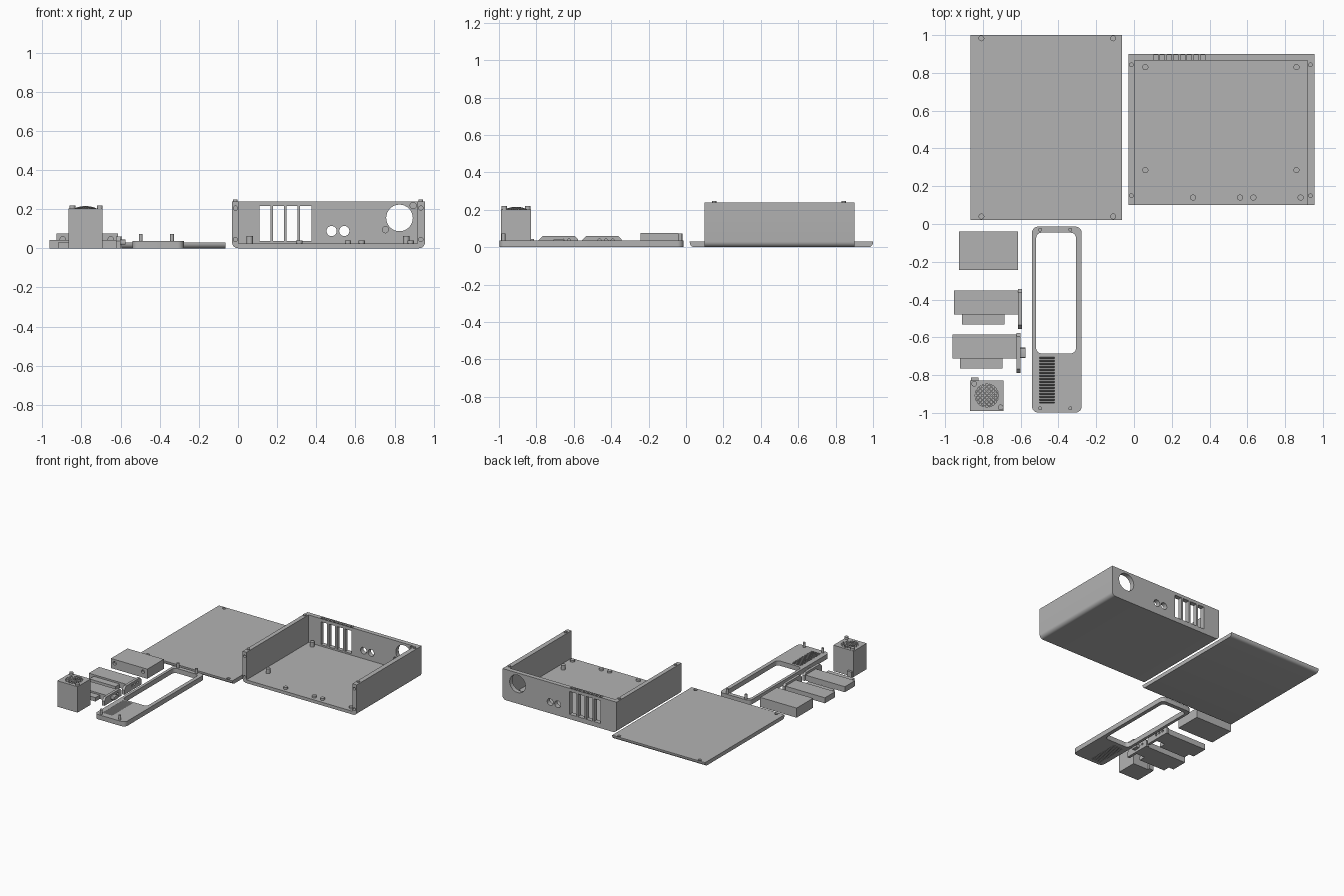
import bpy, bmesh, math
from mathutils import Matrix, Vector

if "Cube" in bpy.data.objects:
    bpy.data.objects.remove(bpy.data.objects["Cube"])

grey = bpy.data.materials.new("plain grey")
grey.diffuse_color = (0.45, 0.45, 0.45, 1)
grey.use_nodes = True
grey.node_tree.nodes["Principled BSDF"].inputs["Base Color"].default_value = grey.diffuse_color


def box(bm, x0, x1, y0, y1, z0, z1, radius=0, axis=2, pick=None, seg=6):
    """Box; edges along one axis can be rounded, limited by a pick rule on the edge centre."""
    size = (x1 - x0, y1 - y0, z1 - z0)
    mid = Vector(((x0 + x1) / 2, (y0 + y1) / 2, (z0 + z1) / 2))
    m = Matrix.Translation(mid) @ Matrix.Diagonal((*size, 1))
    verts = bmesh.ops.create_cube(bm, size=1, matrix=m)["verts"]
    if radius:
        edges = {e for v in verts for e in v.link_edges}
        chosen = []
        for e in edges:
            a, b = e.verts[0].co, e.verts[1].co
            if abs((a - b).normalized()[axis]) > 0.9 and (pick is None or pick((a + b) / 2)):
                chosen.append(e)
        bmesh.ops.bevel(bm, geom=chosen, offset=radius, segments=seg, profile=0.5, affect='EDGES')


def rod(bm, start, end, r, sides=20):
    """Cylinder between two points."""
    a, b = Vector(start), Vector(end)
    rot = (b - a).to_track_quat('Z', 'Y').to_matrix().to_4x4()
    bmesh.ops.create_cone(bm, cap_ends=True, segments=sides, radius1=r, radius2=r,
                          depth=(b - a).length, matrix=Matrix.Translation((a + b) / 2) @ rot)


def prism(bm, points, offset):
    """Extrude a closed outline of 3D points by an offset."""
    f = bm.faces.new([bm.verts.new(p) for p in points])
    new = bmesh.ops.extrude_face_region(bm, geom=[f])["geom"]
    bmesh.ops.translate(bm, vec=offset, verts=[v for v in new if isinstance(v, bmesh.types.BMVert)])


def finish(name, bm, cutter=None):
    """Turn the mesh into an object, applying an optional cutter."""
    objs = []
    for label, b in ((name, bm), (name + "_cutter", cutter)):
        if b is None:
            continue
        bmesh.ops.recalc_face_normals(b, faces=b.faces)
        me = bpy.data.meshes.new(label)
        b.to_mesh(me)
        b.free()
        ob = bpy.data.objects.new(label, me)
        me.materials.append(grey)
        bpy.context.collection.objects.link(ob)
        objs.append(ob)
    ob = objs[0]
    bpy.ops.object.select_all(action='DESELECT')
    ob.select_set(True)
    bpy.context.view_layer.objects.active = ob
    if cutter is not None:
        mod = ob.modifiers.new("cut", 'BOOLEAN')
        mod.operation, mod.solver, mod.object = 'DIFFERENCE', 'EXACT', objs[1]
        bpy.ops.object.modifier_apply(modifier=mod.name)
        bpy.data.objects.remove(objs[1])
    bpy.ops.object.shade_smooth_by_angle(angle=math.radians(30))
    return ob


# Case tray: floor, back wall and two side walls, open at front and top
bm, cut = bmesh.new(), bmesh.new()
box(bm, -0.03, 0.955, 0.10, 0.90, 0, 0.24, 0.03, 1, lambda c: c.z < 0.1)
box(cut, 0.003, 0.918, 0.0, 0.865, 0.025, 0.4)
finish("case", bm, cut)
case = bpy.data.objects["case"]

# Back wall openings: card slots, sockets, fan hole and blind fan pin holes
cut = bmesh.new()
for x0, x1 in ((0.11, 0.165), (0.178, 0.234), (0.248, 0.303), (0.317, 0.375)):
    box(cut, x0, x1, 0.8, 1.0, 0.037, 0.215)
for i in range(8):
    x = 0.115 + i * 0.0357
    box(cut, x - 0.012, x + 0.012, 0.868, 0.894, 0.222, 0.3)
for x, z, r in ((0.478, 0.088, 0.026), (0.543, 0.088, 0.026), (0.825, 0.155, 0.068)):
    rod(cut, (x, 0.8, z), (x, 1.0, z), r, 32)
for x, z in ((0.753, 0.095), (0.895, 0.218)):
    rod(cut, (x, 0.84, z), (x, 0.885, z), 0.016)
# Blind holes for the front panel pins
for x in (-0.013, 0.934):
    for z in (0.045, 0.205):
        rod(cut, (x, 0.05, z), (x, 0.14, z), 0.011)
bm = bmesh.new()
bm.from_mesh(case.data)
bpy.data.objects.remove(case)
finish("case", bm, cut)

# Lid pins on the side walls
bm = bmesh.new()
for x in (-0.014, 0.934):
    for y in (0.15, 0.843):
        rod(bm, (x, y, 0.22), (x, y, 0.248), 0.012)
finish("lid_pins", bm)

# Board standoffs on the floor
bm = bmesh.new()
for x in (0.06, 0.86):
    for y in (0.285, 0.83):
        rod(bm, (x, y, 0.02), (x, y, 0.062), 0.016)
for x in (0.313, 0.562, 0.632, 0.882):
    rod(bm, (x, 0.14, 0.02), (x, 0.14, 0.04), 0.016)
finish("standoffs", bm)

# Lid plate with rounded lower long edges and blind pin holes
bm, cut = bmesh.new(), bmesh.new()
box(bm, -0.865, -0.063, 0.02, 1.0, 0, 0.03, 0.025, 0, lambda c: c.z < 0.01)
for x in (-0.808, -0.11):
    for y in (0.04, 0.983):
        rod(cut, (x, y, 0.018), (x, y, 0.06), 0.013)
finish("lid", bm, cut)

# Front panel with a window and slanted louvres
bm, cut = bmesh.new(), bmesh.new()
box(bm, -0.54, -0.277, -0.998, -0.014, 0, 0.037, 0.032, 2)
box(cut, -0.518, -0.307, -0.685, -0.046, -0.1, 0.1, 0.028, 2)
for i in range(16):
    y = -0.735 - i * 0.0158
    prism(cut, [(-0.50, y, -0.01), (-0.50, y + 0.007, -0.01),
                (-0.50, y + 0.035, 0.047), (-0.50, y + 0.028, 0.047)], (0.08, 0, 0))
finish("front_panel", bm, cut)

bm = bmesh.new()
for x in (-0.497, -0.337):
    for y in (-0.03, -0.976):
        rod(bm, (x, y, 0.03), (x, y, 0.073), 0.010)
finish("front_panel_pins", bm)

# Power block with two blind holes on its front
bm, cut = bmesh.new(), bmesh.new()
box(bm, -0.927, -0.613, -0.243, -0.04, 0, 0.075)
for x in (-0.895, -0.65):
    rod(cut, (x, -0.3, 0.045), (x, -0.225, 0.045), 0.014)
finish("power_block", bm, cut)


def card(name, x, y):
    """Expansion card: body, edge connector and bracket with sloped ends and ports."""
    bm, cut = bmesh.new(), bmesh.new()
    box(bm, x, x + 0.34, y - 0.127, y, 0, 0.043)
    finish(name + "_body", bm)
    bm = bmesh.new()
    box(bm, x + 0.042, x + 0.267, y - 0.18, y - 0.126, 0, 0.03)
    finish(name + "_connector", bm)
    bm = bmesh.new()
    a, b = y - 0.204, y + 0.008
    prism(bm, [(x + 0.34, a, 0), (x + 0.34, b, 0), (x + 0.34, b, 0.042), (x + 0.34, b - 0.018, 0.06),
               (x + 0.34, a + 0.022, 0.06), (x + 0.34, a, 0.036)], (0.021, 0, 0))
    for k in range(3):
        yy = y - 0.04 - k * 0.035
        rod(cut, (x + 0.35, yy, 0.035), (x + 0.4, yy, 0.035), 0.009)
    finish(name + "_bracket", bm, cut)


card("upper_card", -0.953, -0.352)
card("lower_card", -0.962, -0.585)

# Plug on the lower card
bm = bmesh.new()
box(bm, -0.605, -0.574, -0.71, -0.655, 0.018, 0.044, 0.008, 0, None, 3)
finish("card_plug", bm)

# Fan block with a recessed round opening, corner pins and side tab
cx, cy = -0.779, -0.908
bm, cut = bmesh.new(), bmesh.new()
box(bm, -0.867, -0.692, -0.99, -0.829, 0, 0.202)
rod(cut, (cx, cy, 0.185), (cx, cy, 0.25), 0.062, 32)
finish("fan_block", bm, cut)
bm = bmesh.new()
rod(bm, (-0.846, -0.846, 0.19), (-0.846, -0.846, 0.219), 0.015)
rod(bm, (-0.706, -0.971, 0.19), (-0.706, -0.971, 0.219), 0.015)
finish("fan_pins", bm)
bm = bmesh.new()
box(bm, -0.862, -0.823, -0.83, -0.812, 0, 0.043)
finish("fan_tab", bm)

# Domed crosshatch grille over the fan
bm = bmesh.new()
R = 0.062
for turn in (45, -45):
    u = Vector((math.cos(math.radians(turn)), math.sin(math.radians(turn)), 0))
    v = Vector((-u.y, u.x, 0))
    for i in range(-3, 4):
        d = i * 0.0165
        half = math.sqrt(R * R - d * d)
        top = []
        for k in range(9):
            t = half * (k / 4 - 1)
            z = 0.200 + 0.016 * (1 - (t * t + d * d) / (R * R))
            top.append(Vector((cx, cy, z)) + u * t + v * (d - 0.003))
        low = [p - Vector((0, 0, 0.006)) for p in reversed(top)]
        prism(bm, top + low, v * 0.006)
finish("fan_grille", bm)
